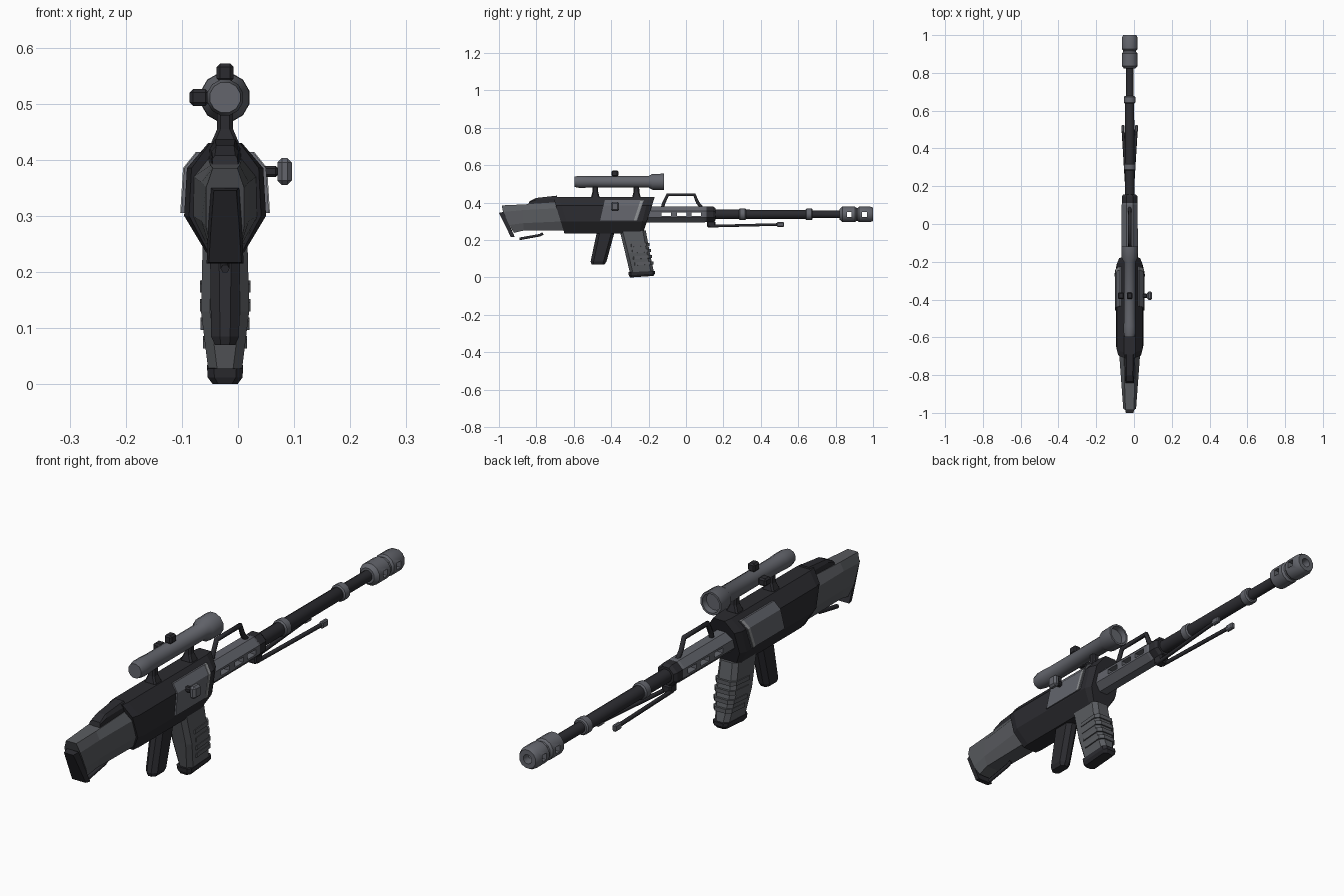
import bpy
import bmesh
import math
from mathutils import Vector

cube = bpy.data.objects.get("Cube")
if cube:
    bpy.data.objects.remove(cube, do_unlink=True)

CX = -0.023      # sideways position of the bore line
BORE = 0.337     # height of the bore line


def material(name, rgb):
    m = bpy.data.materials.new(name)
    m.use_nodes = True
    m.diffuse_color = (*rgb, 1)
    m.node_tree.nodes["Principled BSDF"].inputs["Base Color"].default_value = (*rgb, 1)
    return m


DARK = material("dark metal", (0.024, 0.024, 0.029))
GREY = material("grey metal", (0.125, 0.13, 0.15))
BODY = material("stock grey", (0.1, 0.105, 0.115))
LIGHT = material("light trim", (0.27, 0.28, 0.29))


def finish(name, bm, mat):
    bmesh.ops.recalc_face_normals(bm, faces=bm.faces[:])
    me = bpy.data.meshes.new(name)
    bm.to_mesh(me)
    bm.free()
    me.materials.append(mat)
    ob = bpy.data.objects.new(name, me)
    bpy.context.collection.objects.link(ob)
    return ob


def activate(ob):
    bpy.ops.object.select_all(action='DESELECT')
    ob.select_set(True)
    bpy.context.view_layer.objects.active = ob


def skin(name, rings, mat):
    """Join closed rings of points and cap both ends."""
    bm = bmesh.new()
    loops = [[bm.verts.new(p) for p in ring] for ring in rings]
    n = len(loops[0])
    for a, b in zip(loops, loops[1:]):
        for i in range(n):
            j = (i + 1) % n
            bm.faces.new((a[i], a[j], b[j], b[i]))
    bm.faces.new(loops[0])
    bm.faces.new(loops[-1])
    return finish(name, bm, mat)


def loft(name, halves, mat):
    """Each half ring is a list of (half width, y, z), mirrored about the bore."""
    rings = [[(CX + w, y, z) for w, y, z in h] +
             [(CX - w, y, z) for w, y, z in reversed(h)] for h in halves]
    return skin(name, rings, mat)


def lathe(name, profile, z, mat, sides=12, smooth=True):
    """Turn (y, radius) pairs around a lengthwise axis."""
    angles = [(i + 0.5) * math.tau / sides for i in range(sides)]
    rings = [[(CX + r * math.cos(a), y, z + r * math.sin(a)) for a in angles]
             for y, r in profile]
    ob = skin(name, rings, mat)
    if smooth:
        activate(ob)
        bpy.ops.object.shade_smooth_by_angle(angle=math.radians(35))
    return ob


def box(name, centre, size, mat, bevel=0.0):
    bm = bmesh.new()
    bmesh.ops.create_cube(bm, size=1)
    for v in bm.verts:
        v.co = Vector(centre) + v.co * Vector(size)
    if bevel:
        bmesh.ops.bevel(bm, geom=bm.edges[:], offset=bevel, segments=1, affect='EDGES')
    return finish(name, bm, mat)


def rod(name, points, radius, mat):
    cu = bpy.data.curves.new(name, 'CURVE')
    cu.dimensions = '3D'
    cu.bevel_depth = radius
    cu.bevel_resolution = 1
    cu.use_fill_caps = True
    sp = cu.splines.new('POLY')
    sp.points.add(len(points) - 1)
    for p, co in zip(sp.points, points):
        p.co = (*co, 1)
    cu.materials.append(mat)
    ob = bpy.data.objects.new(name, cu)
    bpy.context.collection.objects.link(ob)
    activate(ob)
    bpy.ops.object.convert(target='MESH')


def cut_through(ob, y, z, length, height):
    cutter = box("cutter", (CX, y, z), (0.3, length, height), DARK)
    cutter.hide_render = True
    mod = ob.modifiers.new("slot", 'BOOLEAN')
    mod.object = cutter
    mod.operation = 'DIFFERENCE'
    activate(ob)
    bpy.ops.object.modifier_apply(modifier=mod.name)
    bpy.data.objects.remove(cutter, do_unlink=True)


# Receiver: faceted section with slanted ends
SECTION = [(0.034, 0.235), (0.073, 0.3), (0.068, 0.385), (0.03, 0.43)]


def slant(bottom, top, z):
    return bottom + (top - bottom) * (z - 0.235) / 0.195


def section(bottom, top, scale=1.0):
    return [(w * scale, slant(bottom, top, z), z) for w, z in SECTION]


loft("receiver", [section(-0.65, -0.71, 0.88), section(-0.62, -0.68),
                  section(-0.25, -0.2), section(-0.23, -0.167, 0.82)], DARK)


# Side panels and their light trim, wrapped over the receiver
def band(rear, front, lift):
    edge = [(0.073, 0.305), (0.068, 0.385), (0.045, 0.414)]
    return [[(w + lift, slant(*ends, z), z) for w, z in edge] for ends in (rear, front)]


loft("side_panels", band((-0.475, -0.43), (-0.285, -0.22), 0.005), GREY)
loft("panel_trim", band((-0.302, -0.237), (-0.288, -0.223), 0.007), LIGHT)

# Stock, cheek rest and butt pad
loft("stock", [
    [(0.025, -0.92, 0.238), (0.034, -0.945, 0.28), (0.034, -0.978, 0.35), (0.022, -0.985, 0.385)],
    [(0.03, -0.87, 0.25), (0.042, -0.87, 0.29), (0.042, -0.87, 0.36), (0.026, -0.87, 0.39)],
    [(0.034, -0.63, 0.25), (0.058, -0.65, 0.3), (0.056, -0.68, 0.37), (0.03, -0.69, 0.402)]], BODY)
loft("butt_pad", [
    [(0.029, -0.937, 0.217), (0.025, -0.968, 0.28), (0.02, -1.0, 0.345)],
    [(0.033, -0.915, 0.215), (0.03, -0.945, 0.28), (0.025, -0.975, 0.35)]], DARK)
loft("cheek_rest", [
    [(0.024, -0.845, 0.38), (0.022, -0.84, 0.402), (0.018, -0.835, 0.408)],
    [(0.026, -0.8, 0.38), (0.024, -0.8, 0.415), (0.016, -0.8, 0.425)],
    [(0.03, -0.69, 0.38), (0.028, -0.69, 0.42), (0.018, -0.69, 0.437)]], DARK)
rod("stock_rest", [(CX, -0.89, 0.206), (CX, -0.78, 0.226), (CX, -0.765, 0.235)], 0.008, DARK)


# Grip and magazine: level slices with chamfered corners
def slice_at(z, rear, front, w, chamfer=0.016, tilt=0.0):
    return [(w - chamfer, rear, z + tilt), (w, rear + chamfer, z + tilt),
            (w, front - chamfer, z), (w - chamfer, front, z)]


loft("grip", [slice_at(0.25, -0.475, -0.38, 0.027), slice_at(0.085, -0.51, -0.425, 0.025),
              slice_at(0.07, -0.505, -0.435, 0.018, 0.01)], DARK)
loft("magazine", [slice_at(0.25, -0.355, -0.215, 0.04), slice_at(0.13, -0.325, -0.193, 0.043),
                  slice_at(0.03, -0.3, -0.172, 0.03, tilt=-0.005)], BODY)
for i in range(4):
    z = 0.07 + i * 0.033
    shift = -0.2 * (z - 0.03)
    w = min(0.044, 0.033 + (z - 0.03) * 0.13)
    loft("magazine_rib", [slice_at(z + h, -0.28 + shift, -0.167 + shift, w + 0.001, tilt=-0.006)
                          for h in (0, 0.016)], BODY)
loft("magazine_foot", [slice_at(0.034, -0.308, -0.165, 0.032, 0.012, -0.006),
                       slice_at(0.02, -0.306, -0.165, 0.031, 0.012, -0.008),
                       slice_at(0.008, -0.3, -0.175, 0.022, 0.01, -0.008)], DARK)

# Handguard with open slots
guard = lathe("handguard", [(-0.22, 0.047), (0.1, 0.046), (0.118, 0.042)], BORE, GREY, 8, False)
for y in (-0.105, -0.022, 0.055):
    cut_through(guard, y, BORE, 0.052, 0.02)
lathe("handguard_collar", [(0.11, 0.044), (0.12, 0.045), (0.145, 0.045), (0.157, 0.036)],
      BORE, DARK, 8, False)

# Carry handle
rod("carry_handle", [(CX, -0.125, 0.375), (CX, -0.12, 0.395), (CX, -0.098, 0.442),
                     (CX, 0.045, 0.442), (CX, 0.062, 0.4), (CX, 0.085, 0.372)], 0.01, DARK)

# Barrel, rings and muzzle brake
lathe("barrel", [(0.1, 0.026), (0.65, 0.025), (0.66, 0.021), (0.835, 0.021)], BORE, DARK)
for y in (0.302, 0.658):
    lathe("barrel_ring", [(y - 0.019, 0.027), (y - 0.014, 0.032),
                          (y + 0.014, 0.032), (y + 0.019, 0.027)], BORE, GREY)
brake = lathe("muzzle_brake", [
    (0.822, 0.03), (0.836, 0.043), (0.903, 0.043), (0.911, 0.036), (0.918, 0.036),
    (0.926, 0.043), (0.986, 0.043), (1.0, 0.036), (1.0, 0.018), (0.845, 0.018)], BORE, GREY)
for y in (0.873, 0.955):
    cut_through(brake, y, BORE, 0.026, 0.026)

# Folded bipod
box("bipod_mount", (CX, 0.135, 0.285), (0.04, 0.045, 0.034), DARK, 0.006)
for side in (-1, 1):
    rod("bipod_leg", [(CX + side * 0.012, 0.13, 0.274), (CX + side * 0.035, 0.5, 0.283)], 0.008, DARK)
    box("bipod_foot", (CX + side * 0.036, 0.505, 0.283), (0.016, 0.038, 0.026), GREY, 0.004)

# Scope, mounts and adjustment knobs
SCOPE = 0.511
lathe("scope", [(-0.597, 0.028), (-0.575, 0.033), (-0.54, 0.033), (-0.5, 0.031),
                (-0.2, 0.032), (-0.18, 0.044), (-0.118, 0.045), (-0.118, 0.037),
                (-0.14, 0.034)], SCOPE, GREY)
for y in (-0.485, -0.265):
    loft("scope_mount", [slice_at(z, y - d, y + d, w, 0.006) for z, d, w in
                         ((0.4, 0.024, 0.036), (0.432, 0.022, 0.024), (0.455, 0.016, 0.014),
                          (0.49, 0.014, 0.014))], DARK)
box("elevation_knob", (CX, -0.38, 0.555), (0.03, 0.036, 0.033), DARK, 0.006)
box("windage_knob", (CX - 0.046, -0.38, SCOPE), (0.034, 0.036, 0.03), DARK, 0.006)

# Bolt handle
box("bolt_stem", (0.052, -0.38, 0.379), (0.04, 0.022, 0.02), DARK, 0.005)
box("bolt_knob", (0.083, -0.38, 0.379), (0.026, 0.044, 0.048), GREY, 0.008)
